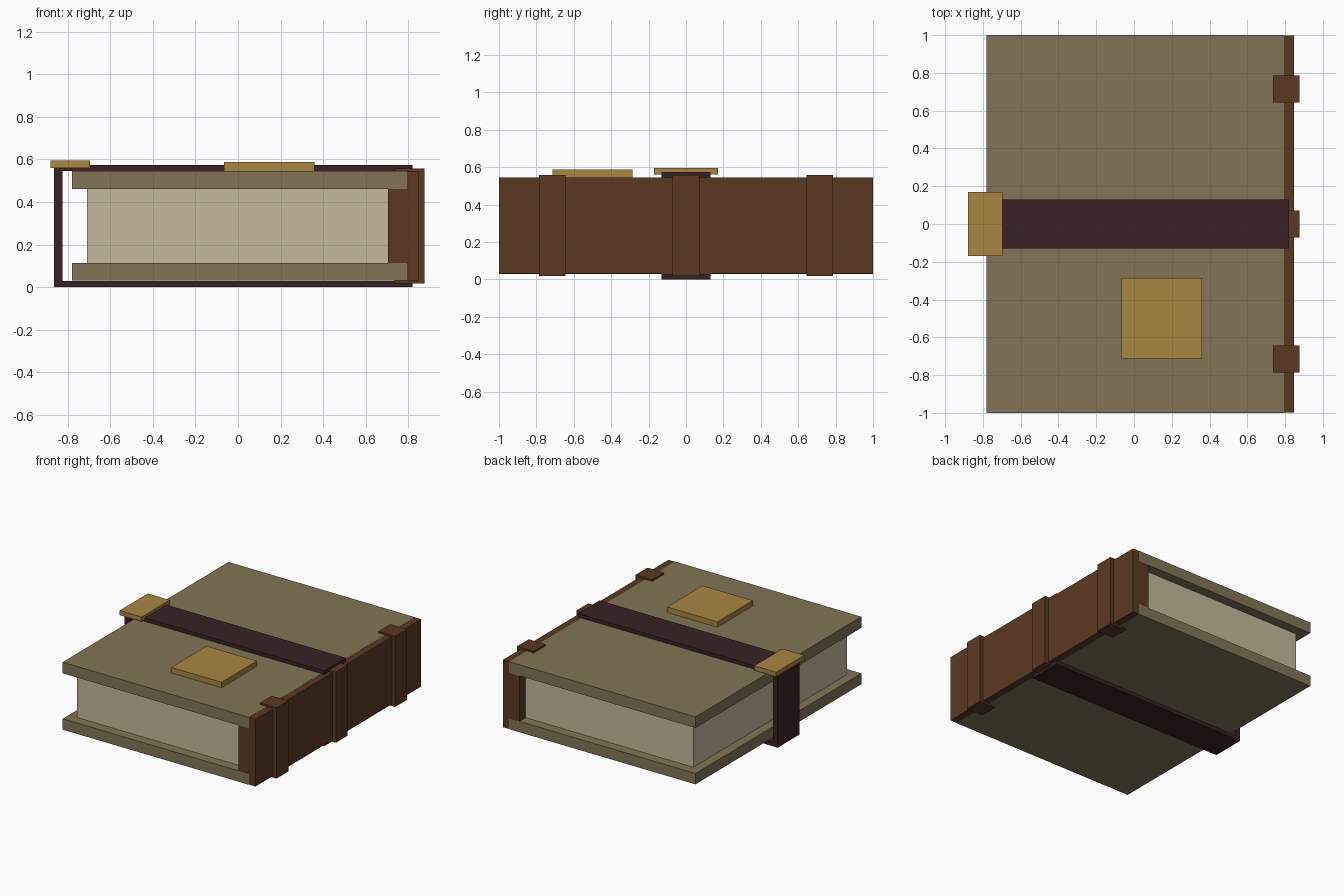
import bpy
import bmesh

if "Cube" in bpy.data.objects:
    bpy.data.objects.remove(bpy.data.objects["Cube"])


def material(name, rgb):
    """Flat colour from 0-255 sRGB values."""
    lin = [((c / 255 + 0.055) / 1.055) ** 2.4 for c in rgb]
    m = bpy.data.materials.new(name)
    m.diffuse_color = (*lin, 1.0)
    m.use_nodes = True
    m.node_tree.nodes["Principled BSDF"].inputs["Base Color"].default_value = m.diffuse_color
    return m


cover_tan = material("cover_tan", (130, 117, 86))
paper = material("paper_cream", (198, 186, 156))
leather = material("spine_brown", (90, 57, 34))
strap_dark = material("strap_dark_maroon", (58, 33, 36))
brass = material("brass", (167, 134, 64))


def extrude_profile(name, points, y0, y1, mat):
    """Closed x-z outline extruded along y."""
    bm = bmesh.new()
    face = bm.faces.new([bm.verts.new((x, y0, z)) for x, z in points])
    ext = bmesh.ops.extrude_face_region(bm, geom=[face])
    moved = [v for v in ext["geom"] if isinstance(v, bmesh.types.BMVert)]
    bmesh.ops.translate(bm, verts=moved, vec=(0, y1 - y0, 0))
    bmesh.ops.recalc_face_normals(bm, faces=bm.faces)
    mesh = bpy.data.meshes.new(name)
    bm.to_mesh(mesh)
    bm.free()
    mesh.materials.append(mat)
    obj = bpy.data.objects.new(name, mesh)
    bpy.context.collection.objects.link(obj)
    return obj


def box(name, x, y, z, mat):
    pts = [(x[0], z[0]), (x[1], z[0]), (x[1], z[1]), (x[0], z[1])]
    return extrude_profile(name, pts, y[0], y[1], mat)


# Covers and page block
box("bottom_cover", (-0.78, 0.793), (-1, 1), (0.03, 0.113), cover_tan)
box("top_cover", (-0.78, 0.793), (-1, 1), (0.46, 0.545), cover_tan)
box("pages", (-0.71, 0.72), (-0.925, 0.925), (0.11, 0.463), paper)

# Spine, a hair smaller than the covers so the faces do not coincide
box("spine", (0.705, 0.847), (-0.999, 0.999), (0.031, 0.544), leather)

# Raised bands over the spine
for label, y in (("front", -0.715), ("middle", 0.0), ("back", 0.715)):
    box(f"{label}_spine_band", (0.735, 0.876), (y - 0.071, y + 0.071),
        (0.018, 0.558), leather)

# Strap wrapping the top, fore edge and bottom
strap = [(0.82, 0.0), (-0.865, 0.0), (-0.865, 0.574), (0.82, 0.574),
         (0.82, 0.546), (-0.825, 0.546), (-0.825, 0.029), (0.82, 0.029)]
extrude_profile("strap", strap, -0.13, 0.13, strap_dark)

# Brass clasp and cover plate
box("clasp", (-0.88, -0.695), (-0.17, 0.17), (0.56, 0.595), brass)
box("cover_plate", (-0.065, 0.36), (-0.713, -0.287), (0.54, 0.587), brass)
